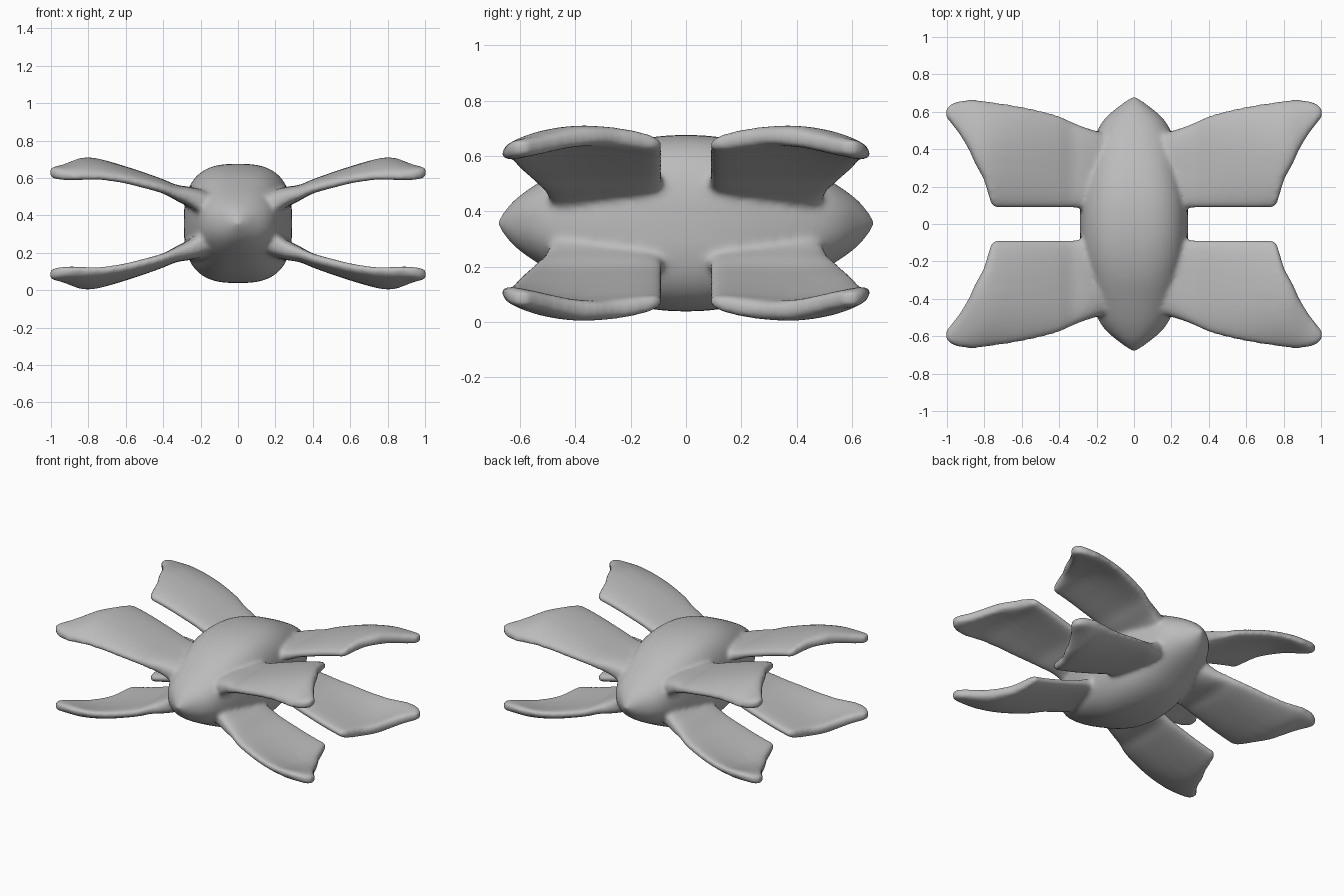
import bpy, bmesh, math

if "Cube" in bpy.data.objects:
    bpy.data.objects.remove(bpy.data.objects["Cube"])

MID = 0.357     # height of the horizontal symmetry plane
RING = 48       # points around each cross-section


def spow(v, p):
    return math.copysign(abs(v) ** p, v)


def densify(rows, n=5):
    """Smooth curve through the station rows."""
    out = []
    for i in range(len(rows) - 1):
        a, b, c, d = (rows[max(0, min(len(rows) - 1, i + k))] for k in (-1, 0, 1, 2))
        for s in range(n):
            t = s / n
            out.append([0.5 * (2 * q + (r - p) * t + (2 * p - 5 * q + 4 * r - w) * t * t
                               + (3 * q - p - 3 * r + w) * t ** 3)
                        for p, q, r, w in zip(a, b, c, d)])
    return out + [list(rows[-1])]


def loft(bm, rings):
    loops = [[bm.verts.new(p) for p in ring] for ring in rings]
    for a, b in zip(loops, loops[1:]):
        for i in range(len(a)):
            j = (i + 1) % len(a)
            bm.faces.new((a[i], a[j], b[j], b[i]))
    bm.faces.new(loops[0])
    bm.faces.new(loops[-1])


bm = bmesh.new()

# Body: y, half width, half height, roundness power
half = [(0, .29, .319, .72), (.1, .287, .314, .73), (.2, .275, .296, .75),
        (.3, .255, .264, .79), (.4, .23, .217, .83), (.5, .196, .165, .87),
        (.57, .15, .122, .92), (.63, .08, .074, .96), (.68, .01, .01, 1)]
body = [(-y, w, h, p) for y, w, h, p in half[:0:-1]] + half
rings = []
for y, w, h, p in densify(body):
    rings.append([(w * spow(math.cos(a), p), y, MID + h * spow(math.sin(a), p))
                  for a in (2 * math.pi * i / RING for i in range(RING))])
loft(bm, rings)

# Wing: x, inner y, outer y, crest height, droop at the edges, half thickness
wing = [(.12, .08, .47, .44, .0, .075), (.2, .083, .497, .47, .0, .07),
        (.26, .086, .516, .498, .002, .055), (.33, .087, .545, .522, .012, .042),
        (.4, .088, .577, .556, .025, .037), (.5, .088, .606, .592, .036, .037),
        (.6, .088, .627, .625, .043, .037), (.7, .089, .645, .655, .055, .037),
        (.755, .095, .652, .667, .06, .038), (.78, .16, .655, .671, .062, .038),
        (.805, .24, .66, .673, .062, .038), (.85, .322, .664, .67, .058, .038),
        (.88, .39, .664, .664, .052, .037), (.93, .475, .658, .654, .04, .035),
        (.975, .535, .643, .643, .022, .032), (1.004, .57, .617, .635, .01, .026)]
for sx in (-1, 1):
    for sy in (-1, 1):
        for sz in (-1, 1):
            rings = []
            for x, y0, y1, z, drop, th in densify(wing):
                ring = []
                for i in range(RING):
                    a = 2 * math.pi * i / RING
                    y = (y0 + y1) / 2 + (y1 - y0) / 2 * spow(math.cos(a), .6)
                    k = max(-.9, min(1.1, (y - .36) / .29))
                    zz = z - drop * k * k * (1 if k > 0 else .5) \
                        + th * spow(math.sin(a), .6)
                    ring.append((sx * x, sy * y, MID + sz * (zz - MID)))
                rings.append(ring)
            loft(bm, rings)

bmesh.ops.recalc_face_normals(bm, faces=bm.faces)
mesh = bpy.data.meshes.new("winged_body")
bm.to_mesh(mesh)
bm.free()
obj = bpy.data.objects.new("winged_body", mesh)
bpy.context.collection.objects.link(obj)

grey = bpy.data.materials.new("plain_grey")
grey.diffuse_color = (.5, .5, .5, 1)
grey.use_nodes = True
grey.node_tree.nodes["Principled BSDF"].inputs["Base Color"].default_value = grey.diffuse_color
mesh.materials.append(grey)

# Fuse body and wings into one soft skin
rm = obj.modifiers.new("fuse", 'REMESH')
rm.mode = 'VOXEL'
rm.voxel_size = .013
rm.use_smooth_shade = True
sm = obj.modifiers.new("soften", 'SMOOTH')
sm.factor = .5
sm.iterations = 10
